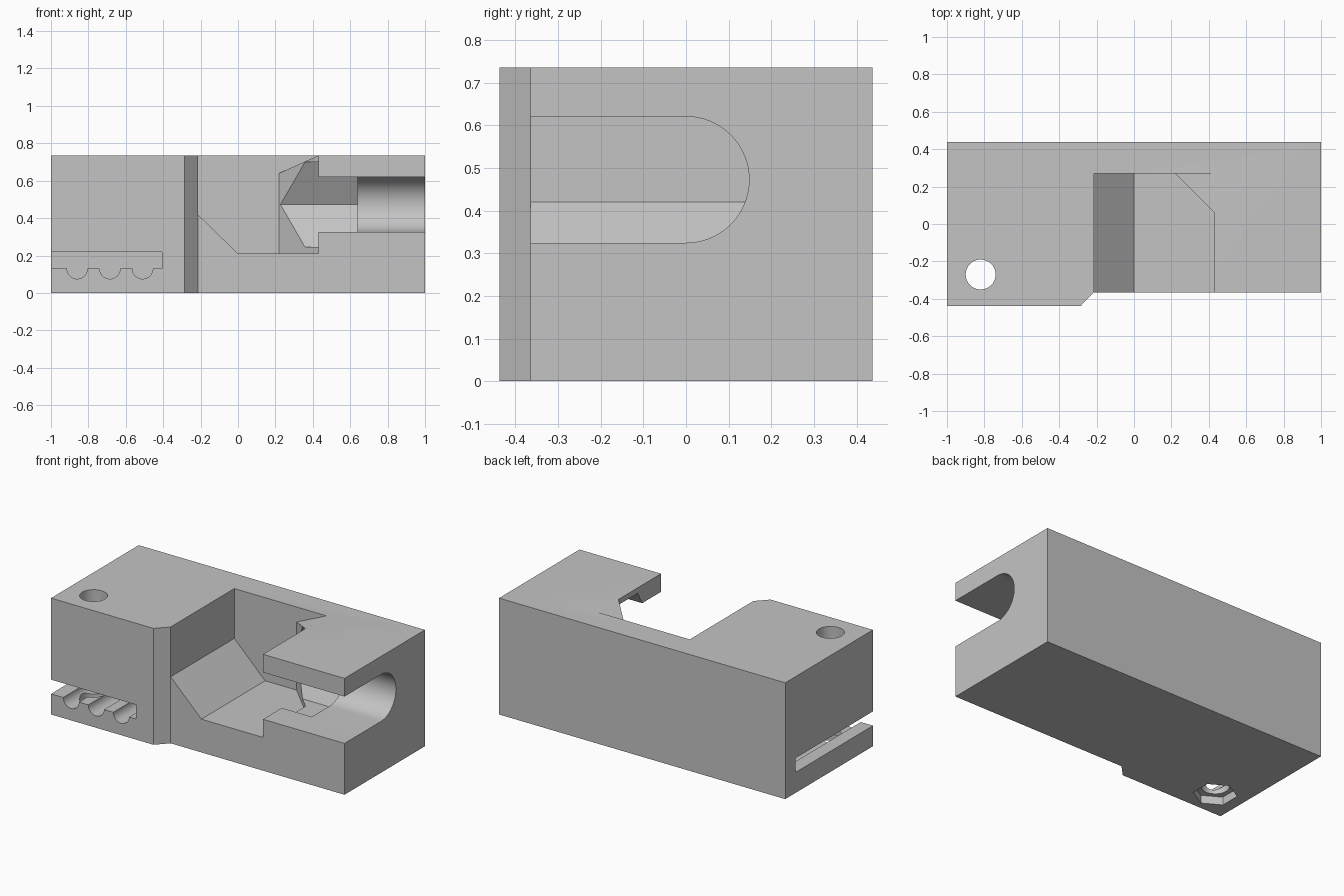
import bpy
import bmesh
from math import cos, sin, pi, radians
from mathutils import Vector

old = bpy.data.objects.get("Cube")
if old:
    bpy.data.objects.remove(old, do_unlink=True)

grey = bpy.data.materials.new("light grey plastic")
grey.use_nodes = True
COLOUR = (0.55, 0.55, 0.55, 1)
grey.diffuse_color = COLOUR
grey.node_tree.nodes["Principled BSDF"].inputs["Base Color"].default_value = COLOUR

HEIGHT = 0.735
FRONT, BACK = -0.365, 0.4375


def prism(name, points, axis, start, end):
    """Extrude a 2D profile along an axis; profile holds the other two axes in order."""
    place = {"X": lambda u, v, t: (t, u, v),
             "Y": lambda u, v, t: (u, t, v),
             "Z": lambda u, v, t: (u, v, t)}[axis]
    bm = bmesh.new()
    base = bm.faces.new([bm.verts.new(place(u, v, start)) for u, v in points])
    grown = bmesh.ops.extrude_face_region(bm, geom=[base], use_keep_orig=True)
    shift = Vector(place(0, 0, end - start))
    for v in grown["geom"]:
        if isinstance(v, bmesh.types.BMVert):
            v.co += shift
    bmesh.ops.recalc_face_normals(bm, faces=bm.faces)
    mesh = bpy.data.meshes.new(name)
    bm.to_mesh(mesh)
    bm.free()
    mesh.materials.append(grey)
    obj = bpy.data.objects.new(name, mesh)
    bpy.context.collection.objects.link(obj)
    return obj


def arc(cu, cv, r, a, b, n):
    angles = [radians(a + (b - a) * i / n) for i in range(n + 1)]
    return [(cu + r * cos(t), cv + r * sin(t)) for t in angles]


def ring(cu, cv, r, n, turn=0):
    return arc(cu, cv, r, turn, turn + 360, n)[:-1]


def cut(target, cutter):
    mod = target.modifiers.new(cutter.name, "BOOLEAN")
    mod.operation = "DIFFERENCE"
    mod.solver = "EXACT"
    mod.object = cutter
    bpy.context.view_layer.objects.active = target
    bpy.ops.object.modifier_apply(modifier=mod.name)
    bpy.data.objects.remove(cutter, do_unlink=True)


# Block with a thicker, chamfered left front
body = prism("clamp_body", [(-1, BACK), (-1, -BACK), (-0.285, -BACK), (-0.215, FRONT),
                            (1, FRONT), (1, BACK)], "Z", 0, HEIGHT)

# Open pocket with a sloped floor, keeping a sloped-top wedge in its inner corner
pocket = prism("pocket", [(-0.215, 0.9), (-0.215, 0.42), (0, 0.21), (0.43, 0.21),
                          (0.43, 0.9)], "Y", -0.7, 0.27)
wedge = prism("corner_wedge", [(0.12, 0.37), (0.53, -0.04), (0.53, 0.37)], "Z", 0.1, 0.7)
for v in wedge.data.vertices:
    if v.co.z > 0.5:
        v.co.z = 0.64 + (v.co.x - 0.22) * 0.095 / 0.21
cut(pocket, wedge)
cut(body, pocket)

# Hexagonal nut seat and round-bottomed rod slot
AXIS_Z, SLOT_R = 0.4725, 0.148
cut(body, prism("nut_seat", ring(0, AXIS_Z, 0.263, 6), "X", 0.1, 0.64))
slot = [(-0.7, AXIS_Z - SLOT_R)] + arc(0, AXIS_Z, SLOT_R, -90, 90, 32)
slot.append((-0.7, AXIS_Z + SLOT_R))
cut(body, prism("rod_slot", slot, "X", 0.4, 1.2))

# Belt slot with three round tooth grooves in its floor
belt = [(-1.2, 0.22), (-1.2, 0.13)]
for x in (-0.86, -0.685, -0.51):
    belt += arc(x, 0.13, 0.055, 180, 360, 16)
belt += [(-0.405, 0.13), (-0.405, 0.22)]
cut(body, prism("belt_slot", belt, "Y", -0.7, 0.335))

# Screw hole with a hexagonal nut recess underneath
cut(body, prism("screw_hole", ring(-0.82, -0.27, 0.08, 40), "Z", -0.2, 1))
cut(body, prism("nut_recess", ring(-0.82, -0.27, 0.125, 6, 30), "Z", -0.2, 0.05))

# Smooth the round cuts, keep edges sharp
bpy.ops.object.select_all(action="DESELECT")
body.select_set(True)
bpy.context.view_layer.objects.active = body
bpy.ops.object.shade_smooth_by_angle(angle=radians(25))
